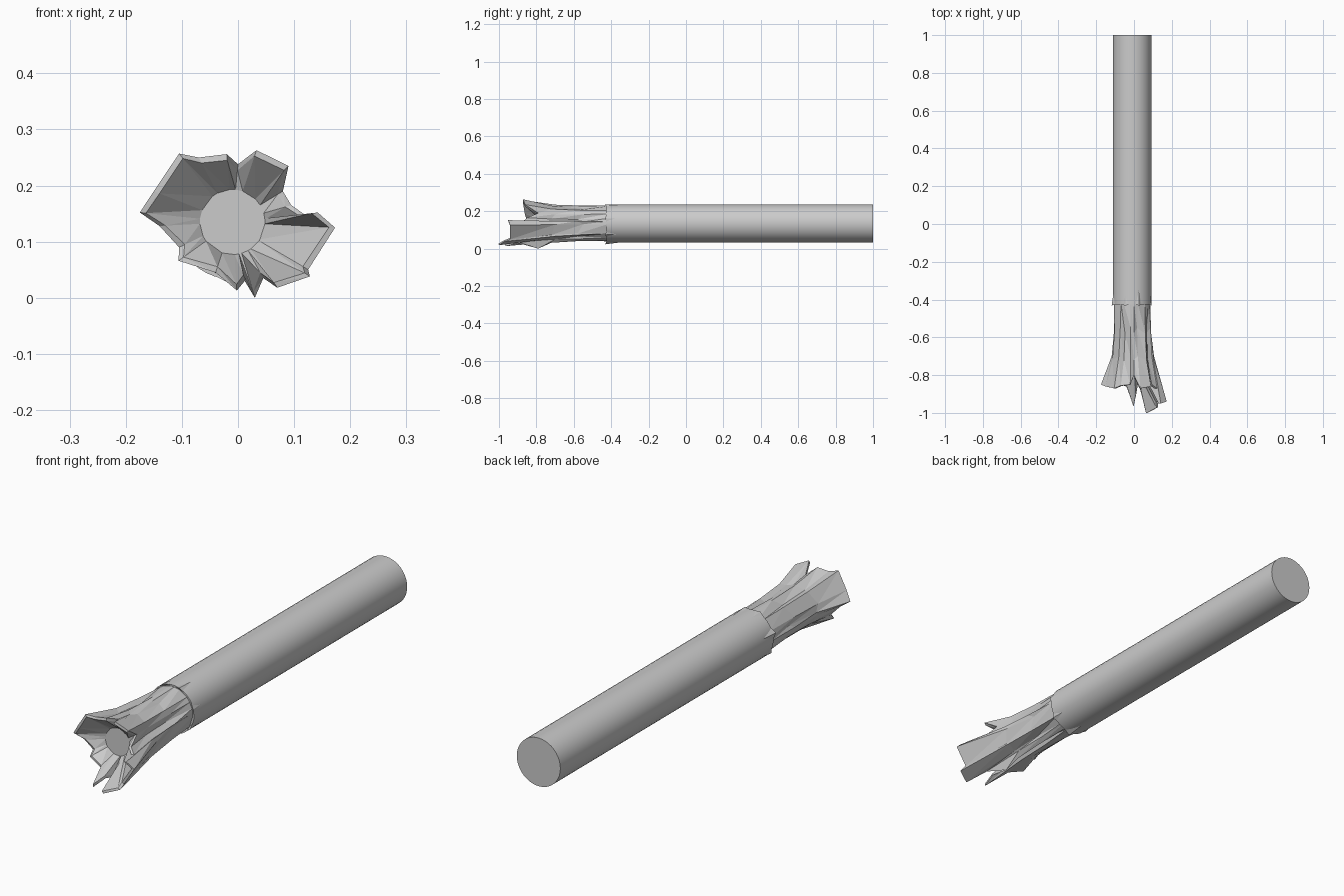
import bpy, bmesh, math

if "Cube" in bpy.data.objects:
    bpy.data.objects.remove(bpy.data.objects["Cube"])

CX, CZ = -0.01, 0.135   # axis of the rod


def make(name, bm):
    bmesh.ops.recalc_face_normals(bm, faces=bm.faces)
    me = bpy.data.meshes.new(name)
    bm.to_mesh(me)
    bm.free()
    ob = bpy.data.objects.new(name, me)
    bpy.context.collection.objects.link(ob)
    return ob


# Smooth round rod
bpy.ops.mesh.primitive_cylinder_add(vertices=40, radius=0.102, depth=1.425,
                                    location=(CX, 0.2875, CZ),
                                    rotation=(math.pi / 2, 0, 0))
bpy.context.object.name = "rod"
bpy.ops.object.shade_smooth_by_angle(angle=math.radians(30))

# Splintered, flared end: ragged tip outline (x, y, z) going clockwise from the left
tips = [(-.175, -.85, .152), (-.15, -.86, .19), (-.105, -.87, .257),
        (-.07, -.855, .25), (-.02, -.85, .256), (0, -.80, .238),
        (.033, -.87, .263), (.09, -.86, .235), (.08, -.79, .19),
        (.095, -.85, .165), (.122, -.87, .146), (.142, -.95, .152),
        (.173, -.94, .125), (.125, -.94, .05), (.128, -.97, .038),
        (.07, -1.0, .018), (.045, -.90, .035), (.03, -.79, .0),
        (.012, -.90, .03), (-.002, -.965, .013), (-.04, -.86, .045),
        (-.106, -.84, .066), (-.105, -.82, .09), (-.14, -.83, .128)]

bm = bmesh.new()


def ring(fn):
    out = []
    for i, (x, y, z) in enumerate(tips):
        a = math.atan2(z - CZ, x - CX)
        r = math.hypot(x - CX, z - CZ)
        rad, yy = fn(i, r, y)
        out.append(bm.verts.new((CX + rad * math.cos(a), yy, CZ + rad * math.sin(a))))
    return out


rings = [
    ring(lambda i, r, y: (0.096, -0.42)),
    ring(lambda i, r, y: (0.065 + 0.2 * r + (0.006 if i % 3 else -0.010), -0.55 - 0.03 * (i % 2))),
    ring(lambda i, r, y: (0.045 + 0.42 * r + (0.004 if i % 3 else -0.006), -0.70 - 0.02 * (i % 2))),
    ring(lambda i, r, y: (r, y)),
    ring(lambda i, r, y: (r - 0.011, y - 0.002)),
    ring(lambda i, r, y: (0.058, -0.79)),
]
n = len(tips)
for a, b in zip(rings, rings[1:]):
    for i in range(n):
        j = (i + 1) % n
        bm.faces.new((a[i], a[j], b[j]))
        bm.faces.new((a[i], b[j], b[i]))
bm.faces.new(rings[-1])
bm.faces.new(rings[0])
make("splintered_end", bm)

# Small lifted flakes around the broken rim
bm = bmesh.new()
for deg, half, length, lift in [(15, 14, .06, .004), (70, 12, .09, .005), (110, 16, .06, .004),
                                (165, 14, .07, .010), (215, 12, .05, .006), (270, 18, .08, .010),
                                (325, 12, .06, .005)]:
    def pt(d, r, y):
        t = math.radians(d)
        return bm.verts.new((CX + r * math.cos(t), y, CZ + r * math.sin(t)))
    l, m, r = pt(deg - half, .101, -.425), pt(deg, .102 + lift, -.432), pt(deg + half, .101, -.425)
    back, base = pt(deg, .101, -.425 + length), pt(deg, .09, -.42)
    for f in ((l, m, back), (m, r, back), (l, base, m), (m, base, r), (l, back, base), (r, base, back)):
        bm.faces.new(f)
make("rim_flakes", bm)
